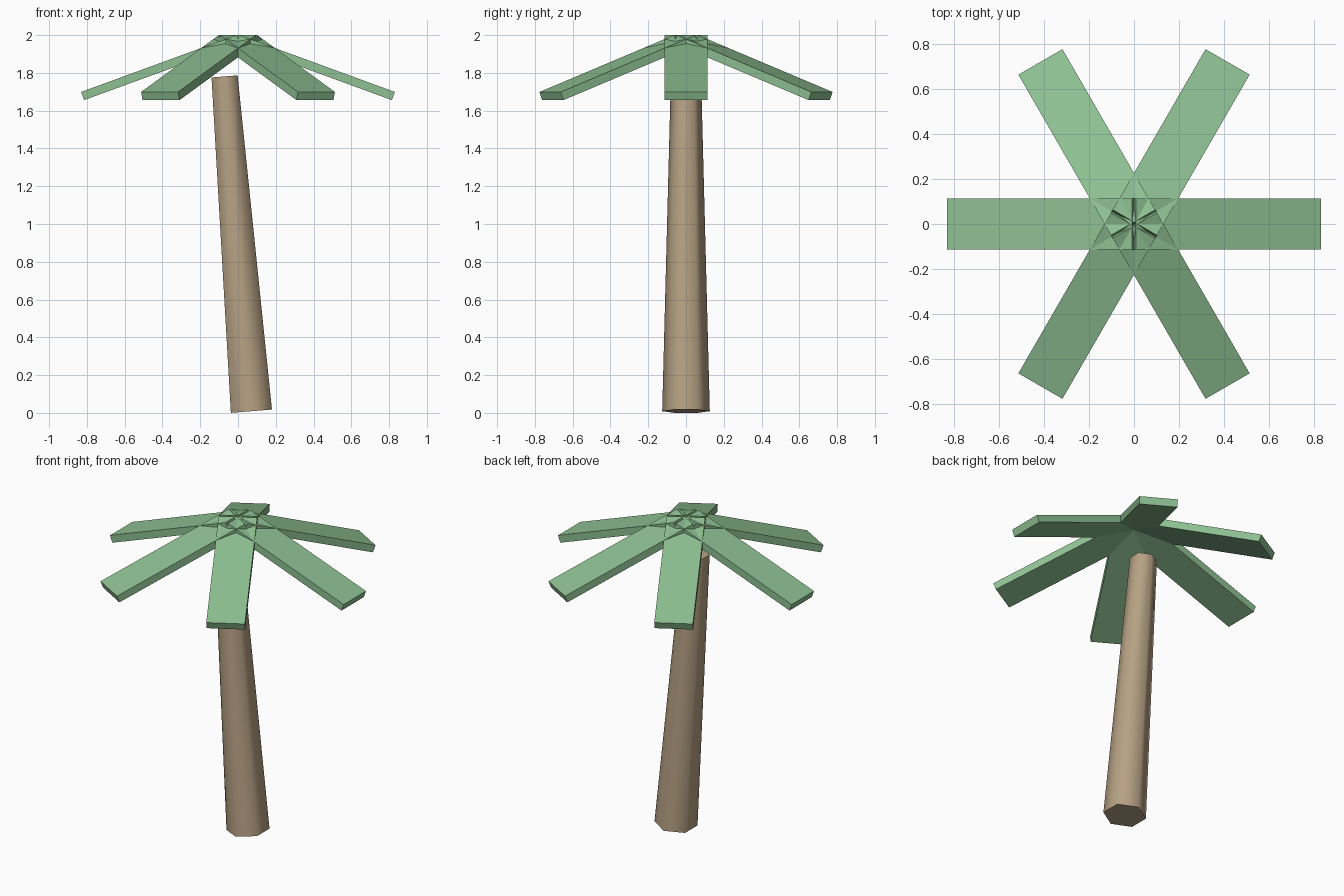
import bpy, bmesh, math
from mathutils import Matrix, Vector

if "Cube" in bpy.data.objects:
    bpy.data.objects.remove(bpy.data.objects["Cube"])


def material(name, rgb):
    m = bpy.data.materials.new(name)
    m.diffuse_color = (*rgb, 1)
    m.use_nodes = True
    m.node_tree.nodes["Principled BSDF"].inputs["Base Color"].default_value = m.diffuse_color
    return m


def add_object(name, bm, mat):
    bmesh.ops.recalc_face_normals(bm, faces=bm.faces)
    me = bpy.data.meshes.new(name)
    bm.to_mesh(me)
    bm.free()
    me.materials.append(mat)
    ob = bpy.data.objects.new(name, me)
    bpy.context.collection.objects.link(ob)
    return ob


bark = material("bark", (0.47, 0.36, 0.23))
green = material("leaf_green", (0.27, 0.53, 0.29))

# Trunk: leaning, tapered six-sided column, smooth sides and flat caps
LEAN, LENGTH = 0.08, 1.778
place = Matrix.Translation((0.071, 0, 0.009)) @ Matrix.Rotation(-LEAN, 4, 'Y')
bm = bmesh.new()
rings = []
for radius, z in ((0.126, 0), (0.08, LENGTH)):
    ring = []
    for k in range(6):
        a = math.radians(30 + 60 * k)
        ring.append(bm.verts.new(place @ Vector((radius * math.cos(a), radius * math.sin(a), z))))
    rings.append(ring)
low, high = rings
for k in range(6):
    n = (k + 1) % 6
    bm.faces.new((low[k], low[n], high[n], high[k])).smooth = True
bm.faces.new(low[::-1])
bm.faces.new(high)
add_object("trunk", bm, bark)

# Leaves: six drooping slabs, inner ends crossing at the crown
LEAF_LEN, LEAF_W, LEAF_T = 0.876, 0.226, 0.046
DROOP = math.radians(20.1)
crown = Matrix.Translation((0, 0, 2 - LEAF_T / 2 * math.cos(DROOP)))
for i in range(6):
    bm = bmesh.new()
    bmesh.ops.create_cube(bm, size=1)
    bm.transform(crown
                 @ Matrix.Rotation(math.radians(60 * i), 4, 'Z')
                 @ Matrix.Rotation(DROOP, 4, 'Y')
                 @ Matrix.Translation((LEAF_LEN / 2, 0, 0))
                 @ Matrix.Diagonal((LEAF_LEN, LEAF_W, LEAF_T, 1)))
    add_object(f"leaf_{i + 1}", bm, green)
